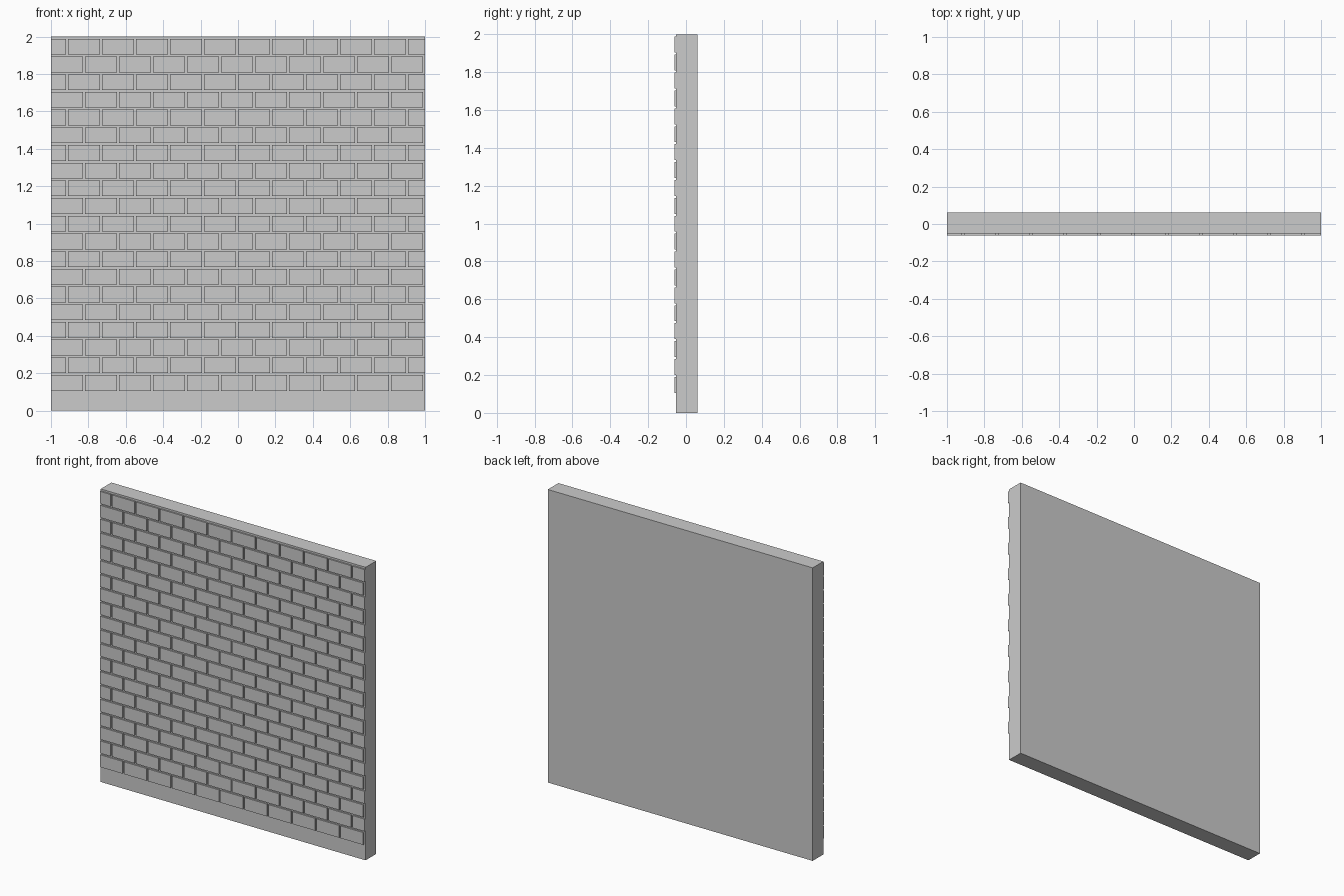
import bpy, bmesh

if "Cube" in bpy.data.objects:
    bpy.data.objects.remove(bpy.data.objects["Cube"])

BACK, FACE, FRONT = 0.062, -0.052, -0.062   # wall back, mortar plane, brick face
ROWS, COLS = 20, 11
ROW_PITCH, BRICK_H, BASE_Z = 0.0946, 0.084, 0.106
PITCH, GAP = 2 / COLS, 0.011


def add_box(bm, x0, x1, y0, y1, z0, z1):
    m = bmesh.ops.create_cube(bm, size=1)
    for v in m["verts"]:
        v.co.x = x1 if v.co.x > 0 else x0
        v.co.y = y1 if v.co.y > 0 else y0
        v.co.z = z1 if v.co.z > 0 else z0


def make_object(name, boxes):
    bm = bmesh.new()
    for b in boxes:
        add_box(bm, *b)
    mesh = bpy.data.meshes.new(name)
    bm.to_mesh(mesh)
    bm.free()
    obj = bpy.data.objects.new(name, mesh)
    bpy.context.collection.objects.link(obj)
    return obj


# Solid wall slab, its bare foot showing as a plinth
make_object("wall_slab", [(-1, 1, FACE, BACK, 0, 2)])

# Raised bricks in running bond: odd rows shift by half a brick, trimmed at the ends
bricks = []
for r in range(ROWS):
    z = BASE_Z + r * ROW_PITCH
    shift = -PITCH / 2 if r % 2 else 0
    for c in range(COLS + r % 2):
        x = -1 + shift + c * PITCH
        x0, x1 = max(x, -1), min(x + PITCH - GAP, 1)
        bricks.append((x0, x1, FRONT, FACE + 0.001, z, z + BRICK_H))
make_object("bricks", bricks)
